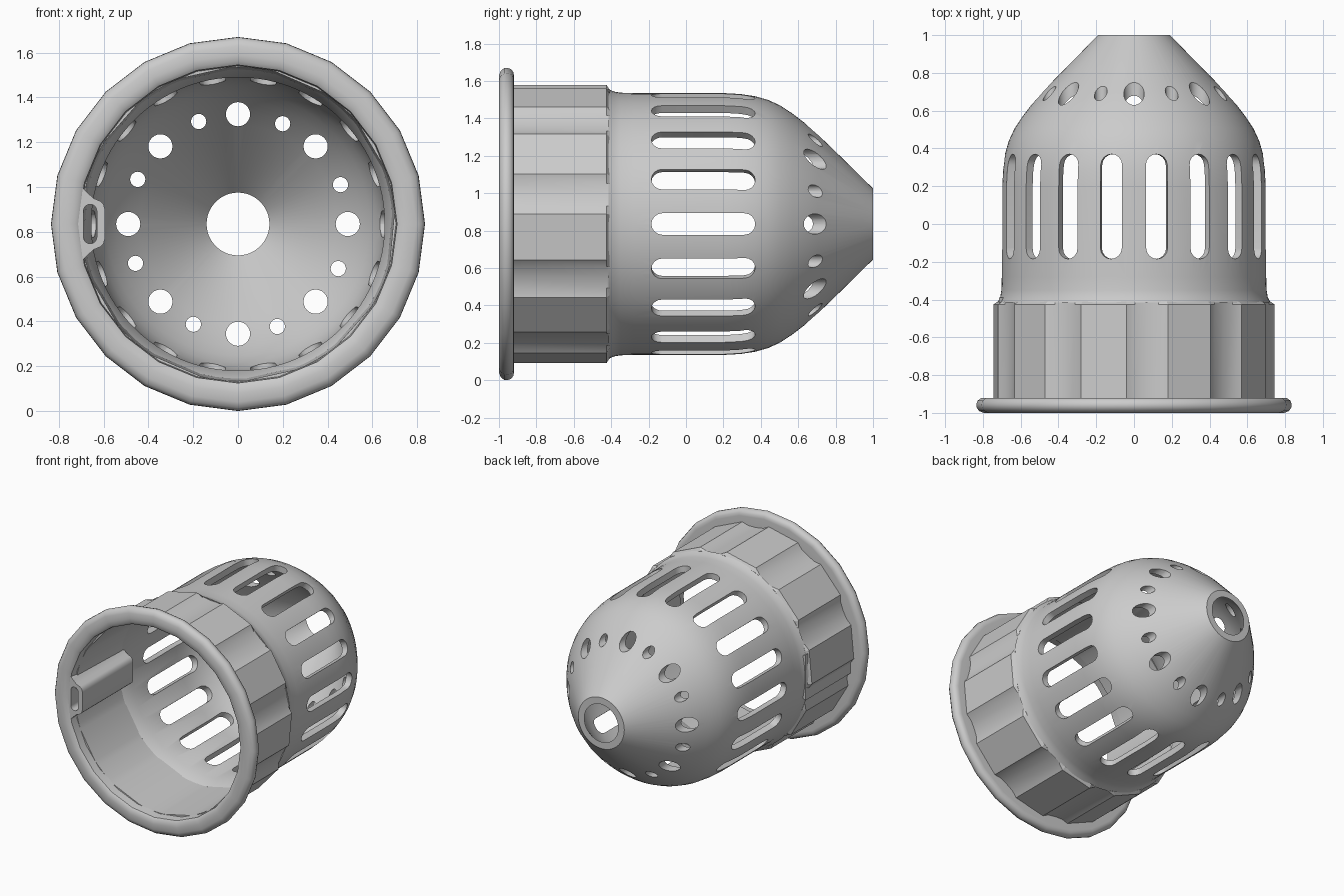
import bpy, bmesh
from math import radians, sin, cos, pi
from mathutils import Matrix, Vector

if "Cube" in bpy.data.objects:
    bpy.data.objects.remove(bpy.data.objects["Cube"])

CZ = 0.835                      # height of the main axis
AXIS = Matrix.Translation((0, 0, CZ))


def finish(name, bm, smooth=None):
    bmesh.ops.recalc_face_normals(bm, faces=bm.faces)
    me = bpy.data.meshes.new(name)
    bm.to_mesh(me)
    bm.free()
    ob = bpy.data.objects.new(name, me)
    bpy.context.collection.objects.link(ob)
    if smooth:
        shade(ob, smooth)
    return ob


def shade(ob, angle):
    bpy.ops.object.select_all(action='DESELECT')
    ob.select_set(True)
    bpy.context.view_layer.objects.active = ob
    bpy.ops.object.shade_smooth_by_angle(angle=radians(angle))


def lathe(name, angles, profile, smooth=None):
    """Closed (radius, y) profile swept round the y axis; angle 0 is up."""
    bm = bmesh.new()
    rows = [[bm.verts.new((r * sin(a), y, CZ + r * cos(a))) for r, y in profile(i)]
            for i, a in enumerate(angles)]
    n, m = len(rows), len(rows[0])
    for i in range(n):
        for j in range(m):
            p, q = rows[i], rows[(i + 1) % n]
            bm.faces.new((p[j], p[(j + 1) % m], q[(j + 1) % m], q[j]))
    return finish(name, bm, smooth)


def prism(bm, pts, mat, lo, hi):
    """Outline in local xy extruded along local z."""
    a, b = [[bm.verts.new(mat @ Vector((x, y, h))) for x, y in pts] for h in (lo, hi)]
    bm.faces.new(a)
    bm.faces.new(b)
    for i in range(len(pts)):
        j = (i + 1) % len(pts)
        bm.faces.new((a[i], a[j], b[j], b[i]))


def stadium(w, lo, hi, n=8):
    r = w / 2
    top = [(r * cos(pi * i / n), hi - r + r * sin(pi * i / n)) for i in range(n + 1)]
    return top + [(-x, lo + hi - y) for x, y in top]


def circle(r, n=24):
    return [(r * cos(2 * pi * i / n), r * sin(2 * pi * i / n)) for i in range(n)]


def cut(ob, bm):
    cutter = finish("cutter", bm)
    cutter.hide_render = True
    mod = ob.modifiers.new("cut", 'BOOLEAN')
    mod.operation, mod.solver, mod.object = 'DIFFERENCE', 'EXACT', cutter
    bpy.ops.object.select_all(action='DESELECT')
    bpy.context.view_layer.objects.active = ob
    ob.select_set(True)
    bpy.ops.object.modifier_apply(modifier=mod.name)
    bpy.data.objects.remove(cutter)


def ring(n):
    return [2 * pi * i / n for i in range(n)]


# Domed shell with open tip
outer = [(.722, -.415), (.708, -.385), (.702, -.35), (.70, -.28), (.70, .2),
         (.695, .29), (.683, .37), (.663, .44), (.633, .505), (.59, .57),
         (.54, .635), (.48, .705), (.19, 1)]
inner = [(.14, 1), (.44, .675), (.495, .61), (.545, .545), (.587, .48),
         (.618, .42), (.64, .35), (.652, .27), (.655, .2), (.655, -.34), (.69, -.415)]
shell = lathe("domed_shell", ring(96), lambda i: outer + inner)

bm = bmesh.new()
slot = stadium(.115, -.185, .37)
for k in range(18):             # long side slots
    prism(bm, slot, AXIS @ Matrix.Rotation(radians(10 + 20 * k), 4, 'Y'), .5, .85)
for k in range(8):              # large and small nose holes
    for r, off in ((.054, 0), (.034, 24)):
        a = radians(45 * k + off)
        m = Matrix.Translation((.49 * sin(a), 0, CZ + .49 * cos(a))) @ Matrix.Rotation(-pi / 2, 4, 'X')
        prism(bm, circle(r), m, .5, .9)
cut(shell, bm)
shade(shell, 30)

# Fluted collar: ten flat lands between ten shallow flutes
flute = [(-8.5, .745), (-5, .72), (0, .713), (5, .72), (8.5, .745)]
section = [(radians(5.4 + 36 * k + a), r) for k in range(10) for a, r in flute]


def collar_profile(i):
    r = section[i][1]
    return [(r, -.925), (r, -.425), (min(r, .722), -.41), (.69, -.41), (.70, -.925)]


lathe("fluted_collar", [a for a, r in section], collar_profile, 25)

# Rounded front rim
rim = [(.71, -.985), (.728, -.998), (.755, -1), (.795, -1), (.82, -.99), (.833, -.972),
       (.835, -.955), (.828, -.935), (.81, -.922), (.79, -.92), (.705, -.92)]
lathe("front_rim", ring(24), lambda i: rim, 40)

# Inner key boss with slot on the left side
half = [(-.715, .17), (-.69, .158), (-.67, .138), (-.645, .115), (-.615, .102), (-.6, .088), (-.594, .065)]
# local x -> x, local y -> -z, local z -> y (section is symmetric)
turn = AXIS @ Matrix.Rotation(-pi / 2, 4, 'X')
bm = bmesh.new()
prism(bm, half + [(x, -z) for x, z in reversed(half)], turn, -.988, -.39)
boss = finish("key_boss", bm)
bm = bmesh.new()
prism(bm, [(x - .66, y) for x, y in stadium(.06, -.088, .088)], turn, -1.1, -.3)
cut(boss, bm)
shade(boss, 35)
